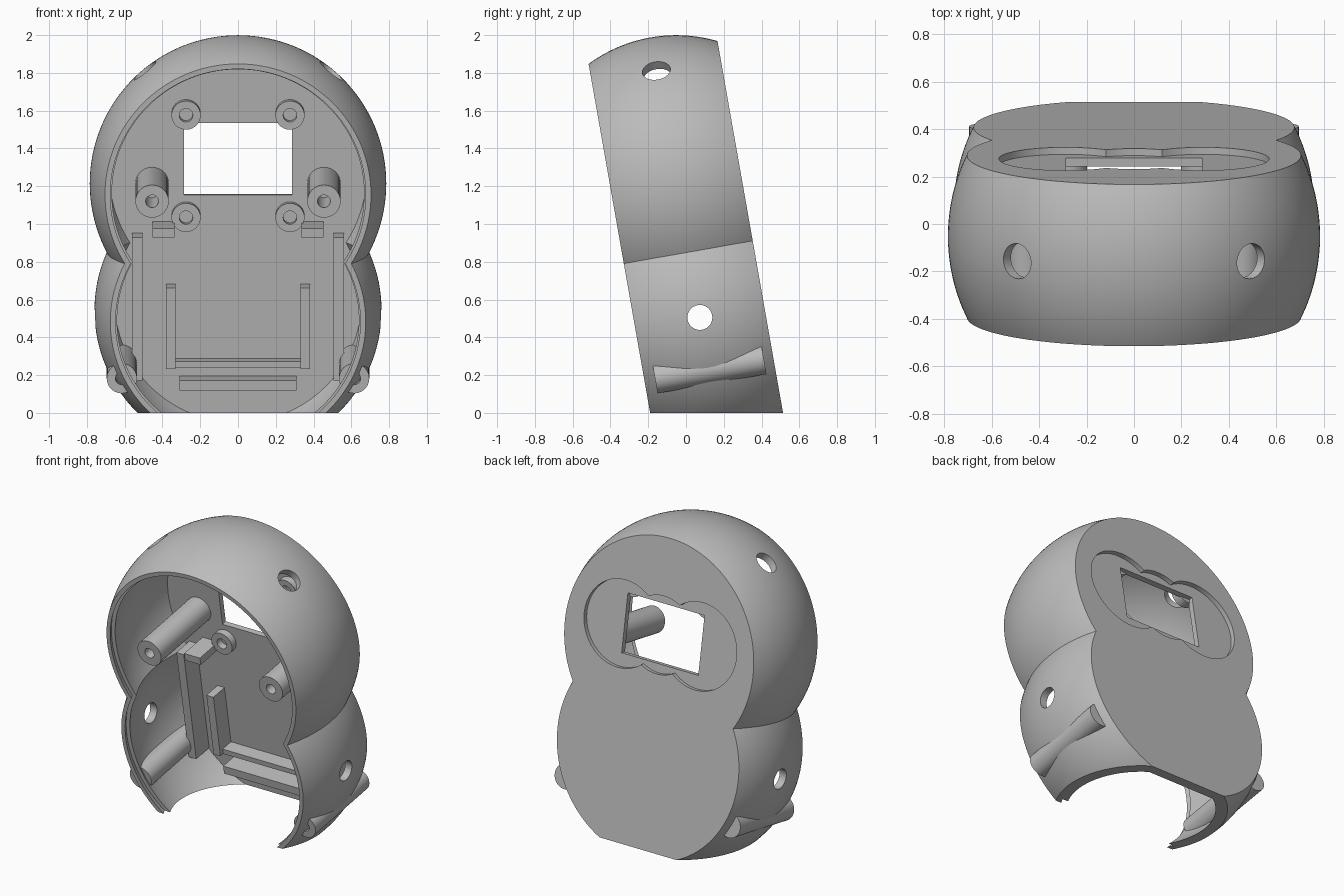
import bpy, bmesh, math
from mathutils import Matrix, Vector

cube = bpy.data.objects.get("Cube")
if cube:
    bpy.data.objects.remove(cube, do_unlink=True)

grey = bpy.data.materials.new("plain_grey")
grey.use_nodes = True
grey.diffuse_color = (0.5, 0.5, 0.5, 1)
grey.node_tree.nodes["Principled BSDF"].inputs["Base Color"].default_value = (0.5, 0.5, 0.5, 1)

# Parts are laid out upright (y = depth, z = height), then leaned forward
LEAN = Matrix.Rotation(math.radians(10), 4, 'X')
MID, FRONT, BACK, FLOOR = 0.16, -0.187, 0.506, 0.44
HEAD = (0.785, 1.205)   # radius, height
BELLY = (0.76, 0.523)


def make(name, bm):
    bmesh.ops.recalc_face_normals(bm, faces=bm.faces)
    mesh = bpy.data.meshes.new(name)
    bm.to_mesh(mesh)
    bm.free()
    mesh.materials.append(grey)
    ob = bpy.data.objects.new(name, mesh)
    bpy.context.collection.objects.link(ob)
    return ob


def barrel(name, ball, inset, d0, d1, steps=28, sides=128):
    """Slice of a ball between two depths, turned about the depth axis."""
    radius, height = ball[0] - inset, ball[1]
    bm = bmesh.new()
    rings = []
    for i in range(steps + 1):
        d = d0 + (d1 - d0) * i / steps
        r = math.sqrt(radius ** 2 - (d - MID) ** 2)
        rings.append([bm.verts.new((r * math.cos(a), d, height + r * math.sin(a)))
                      for a in (math.tau * k / sides for k in range(sides))])
    for a, b in zip(rings, rings[1:]):
        for k in range(sides):
            n = (k + 1) % sides
            bm.faces.new((a[k], a[n], b[n], b[k]))
    bm.faces.new(rings[0])
    bm.faces.new(rings[-1])
    return make(name, bm)


def rod(name, start, end, radius, sides=40):
    start, end = Vector(start), Vector(end)
    axis = end - start
    bm = bmesh.new()
    turn = axis.to_track_quat('Z', 'Y').to_matrix().to_4x4()
    bmesh.ops.create_cone(bm, cap_ends=True, segments=sides, radius1=radius, radius2=radius,
                          depth=axis.length, matrix=Matrix.Translation((start + end) / 2) @ turn)
    return make(name, bm)


def box(name, x, y, z):
    bm = bmesh.new()
    bmesh.ops.create_cube(bm, size=1)
    for v in bm.verts:
        v.co = [r[0] + (c + 0.5) * (r[1] - r[0]) for c, r in zip(v.co, (x, y, z))]
    return make(name, bm)


def combine(target, tool, operation='DIFFERENCE'):
    mod = target.modifiers.new("cut", 'BOOLEAN')
    mod.operation, mod.solver, mod.object = operation, 'EXACT', tool
    bpy.context.view_layer.objects.active = target
    bpy.ops.object.modifier_apply(modifier=mod.name)
    bpy.data.objects.remove(tool, do_unlink=True)


def tube(name, x, z, d0, d1, radius, bore, depth):
    ob = rod(name, (x, d0, z), (x, d1, z), radius)
    combine(ob, rod("bore", (x, d0 - 0.1, z), (x, d0 + depth, z), bore, 24))
    return ob


# Shell: two merged barrels, hollowed from the front, with a stepped rim
body = barrel("body_shell", HEAD, 0, FRONT, BACK)
combine(body, barrel("belly", BELLY, 0, FRONT, BACK), 'UNION')
cavity = barrel("cavity", HEAD, 0.05, -0.25, FLOOR)
combine(cavity, barrel("belly_cavity", BELLY, 0.05, -0.25, FLOOR), 'UNION')
combine(body, cavity)
step = barrel("step", HEAD, 0.025, -0.25, FRONT + 0.04)
combine(step, barrel("belly_step", BELLY, 0.025, -0.25, FRONT + 0.04), 'UNION')
combine(body, step)

# Recess on the back and the window through it
WINDOW = 1.287
for x, r in ((-0.29, 0.28), (0.29, 0.28), (0, 0.25)):
    combine(body, rod("recess", (x, 0.476, WINDOW), (x, 0.6, WINDOW), r, 96))
combine(body, box("window", (-0.287, 0.287), (0.35, 0.6), (1.094, 1.48)))

# Round holes at the top and the sides
for s in (-1, 1):
    way = Vector((s * 0.5, 0, 0.615))
    mid = Vector((0, MID, HEAD[1]))
    combine(body, rod("top_hole", mid + way * 0.75, mid + way * 1.25, 0.075))
    combine(body, rod("side_hole", (s * 0.5, MID, 0.485), (s, MID, 0.485), 0.066))

parts = [body]
for s, side in ((-1, "right"), (1, "left")):
    # Screw posts
    parts.append(tube("upper_post_" + side, s * 0.455, 1.155, -0.1, 0.45, 0.088, 0.034, 0.3))
    parts.append(tube("lower_post_" + side, s * 0.615, 0.208, -0.13, 0.455, 0.08, 0.034, 0.3))
    # Standoffs round the window
    for z, level in ((1.53, "top"), (0.98, "bottom")):
        parts.append(tube(f"standoff_{level}_{side}", s * 0.275, z, 0.395, 0.45, 0.077, 0.036, 0.045))

    # Mirrored rails and blocks on the inner face
    for name, x, d, z in (("long_rail", (0.505, 0.56), 0.30, (0.12, 0.89)),
                          ("bracket_arm", (0.33, 0.382), 0.32, (0.18, 0.615)),
                          ("stop_block", (0.335, 0.453), 0.24, (0.9, 0.95))):
        parts.append(box(f"{name}_{side}", sorted((s * x[0], s * x[1])), (d, 0.45), z))

# Cross bars
parts.append(box("bracket_base", (-0.33, 0.33), (0.35, 0.45), (0.18, 0.215)))
parts.append(box("lower_bar", (-0.31, 0.31), (0.31, 0.45), (0.065, 0.12)))

# Lean everything, then trim the shell flat on the ground
for ob in parts:
    ob.data.transform(LEAN)
combine(body, box("ground_cut", (-2, 2), (-2, 2), (-1, 0)))

for ob in parts:
    bpy.ops.object.select_all(action='DESELECT')
    ob.select_set(True)
    bpy.context.view_layer.objects.active = ob
    bpy.ops.object.shade_smooth_by_angle(angle=math.radians(30))
